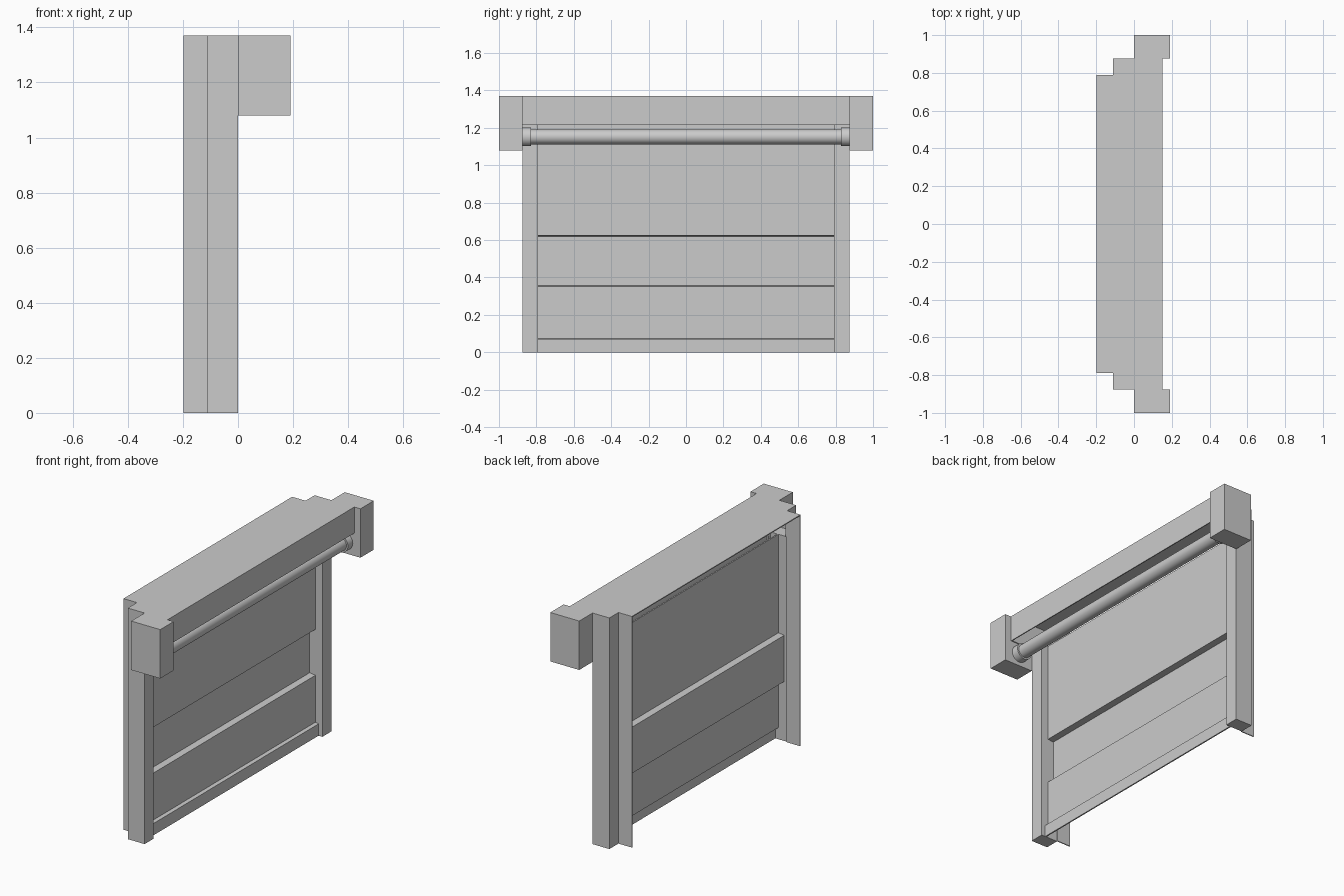
import bpy, bmesh, math

if "Cube" in bpy.data.objects:
    bpy.data.objects.remove(bpy.data.objects["Cube"])


def finish(bm, name):
    bmesh.ops.recalc_face_normals(bm, faces=bm.faces)
    me = bpy.data.meshes.new(name)
    bm.to_mesh(me)
    bm.free()
    ob = bpy.data.objects.new(name, me)
    bpy.context.collection.objects.link(ob)
    return ob


def box(name, x0, x1, y0, y1, z0, z1):
    bm = bmesh.new()
    bmesh.ops.create_cube(bm, size=1)
    for v in bm.verts:
        v.co = ((x0 + x1) / 2 + v.co.x * (x1 - x0),
                (y0 + y1) / 2 + v.co.y * (y1 - y0),
                (z0 + z1) / 2 + v.co.z * (z1 - z0))
    return finish(bm, name)


def extrude_y(name, profile, y0, y1):
    """Closed (x, z) profile swept along y."""
    bm = bmesh.new()
    face = bm.faces.new([bm.verts.new((x, y0, z)) for x, z in profile])
    new = bmesh.ops.extrude_face_region(bm, geom=[face])["geom"]
    verts = [g for g in new if isinstance(g, bmesh.types.BMVert)]
    bmesh.ops.translate(bm, verts=verts, vec=(0, y1 - y0, 0))
    return finish(bm, name)


def rod(name, r, y0, y1, x, z):
    ring = [(x + r * math.cos(a * math.tau / 32), z + r * math.sin(a * math.tau / 32))
            for a in range(32)]
    ob = extrude_y(name, ring, y0, y1)
    bpy.context.view_layer.objects.active = ob
    ob.select_set(True)
    bpy.ops.object.shade_smooth_by_angle(angle=math.radians(40))
    ob.select_set(False)
    return ob


def span(a, b, side):
    return sorted((a * side, b * side))


TOP, LINTEL = 1.37, 1.215
T = 0.006  # sheet thickness

# Side frames, hood ends and drive housings, mirrored left to right
for side, tag in ((-1, "left"), (1, "right")):
    box("guide_post_" + tag, -0.11, 0.0, *span(0.79, 0.875, side), 0, LINTEL)
    box("rear_flange_" + tag, -0.198, -0.11, *span(0.784, 0.79, side), 0, TOP - T)
    box("hood_end_" + tag, -0.11, 0.15 - T, *span(0.869, 0.875, side), LINTEL, TOP - T)
    box("hood_rear_step_" + tag, -0.11, -0.104, *span(0.784, 0.869, side), LINTEL, TOP - T)
    box("end_housing_" + tag, 0.0, 0.19, *span(0.875, 1.0, side), 1.08, TOP)
    rod("roller_collar_" + tag, 0.05, *span(0.83, 0.875, side), 0.09, 1.152)

# Hood: top sheet folded down at the front, plus narrower rear strip
extrude_y("hood", [(-0.11, TOP), (0.15, TOP), (0.15, LINTEL), (0.15 - T, LINTEL),
                   (0.15 - T, TOP - T), (-0.11, TOP - T)], -0.875, 0.875)
box("hood_rear_strip", -0.198, -0.11, -0.79, 0.79, TOP - T, TOP)

# Roller tube
rod("roller_tube", 0.04, -0.83, 0.83, 0.09, 1.152)

# Curtain: stepped sheet with bottom bar forward and middle panel set back
steps = [(-0.025, 0.0), (-0.025, 0.07), (-0.045, 0.075), (-0.045, 0.353),
         (-0.083, 0.358), (-0.083, 0.62), (-0.045, 0.625), (-0.045, LINTEL)]
zoff = [0, 0.006, 0.006, 0.006, 0.006, -0.006, -0.006, 0]
back = [(x - 0.008, z + (d if 0 < i < 7 else 0))
        for i, ((x, z), d) in enumerate(zip(steps, [0, -0.006, -0.006, -0.006, -0.006, 0.006, 0.006, 0]))]
extrude_y("door_curtain", steps + back[::-1], -0.79, 0.79)
